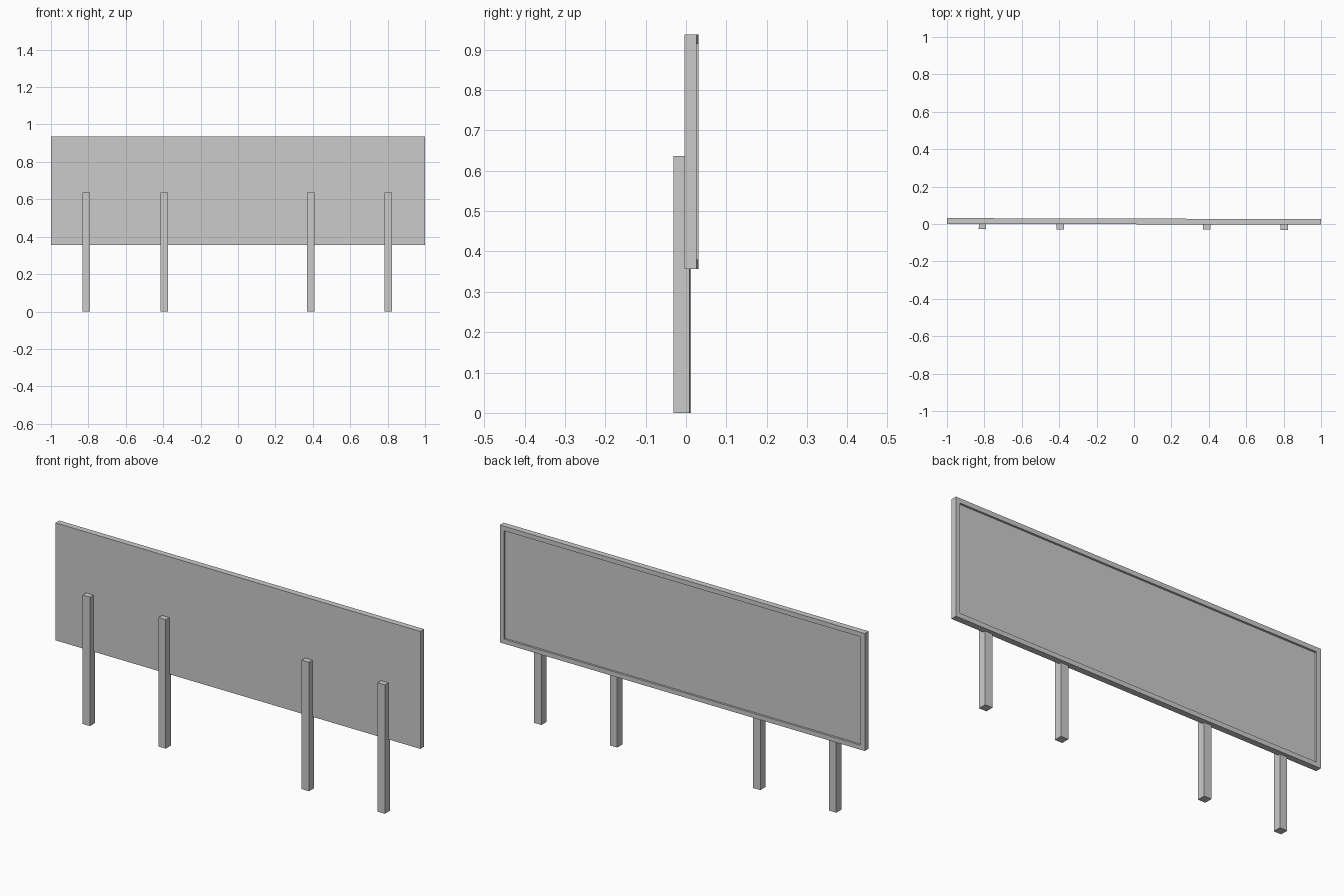
import bpy, bmesh
from mathutils import Matrix, Vector

if "Cube" in bpy.data.objects:
    bpy.data.objects.remove(bpy.data.objects["Cube"])

YAW = Matrix.Rotation(-0.0026, 4, 'Z')  # whole sign is turned very slightly


def box_bm(x0, x1, y0, y1, z0, z1):
    bm = bmesh.new()
    size = Vector((x1 - x0, y1 - y0, z1 - z0))
    mid = Vector((x0 + x1, y0 + y1, z0 + z1)) / 2
    bmesh.ops.create_cube(bm, size=1, matrix=Matrix.Translation(mid) @ Matrix.Diagonal((*size, 1)))
    return bm


def add_object(name, bm):
    bm.transform(YAW)
    mesh = bpy.data.meshes.new(name)
    bm.to_mesh(mesh)
    bm.free()
    obj = bpy.data.objects.new(name, mesh)
    bpy.context.collection.objects.link(obj)
    return obj


# Sign board with a raised rim around a recessed panel on the back
board = box_bm(-0.999, 0.999, -0.0013, 0.0288, 0.357, 0.937)
back = max(board.faces, key=lambda f: f.calc_center_median().y)
bmesh.ops.inset_region(board, faces=[back], thickness=0.032)
bmesh.ops.inset_region(board, faces=[back], thickness=0.0)
bmesh.ops.translate(board, verts=back.verts, vec=(0, -0.010, 0))
bmesh.ops.remove_doubles(board, verts=board.verts, dist=1e-6)
add_object("sign_board", board)

# Four square posts let into the front of the board
for i, x in enumerate((-0.81, -0.395, 0.389, 0.804)):
    add_object(f"post_{i + 1}", box_bm(x - 0.02, x + 0.02, -0.0292, 0.0108, 0, 0.637))
